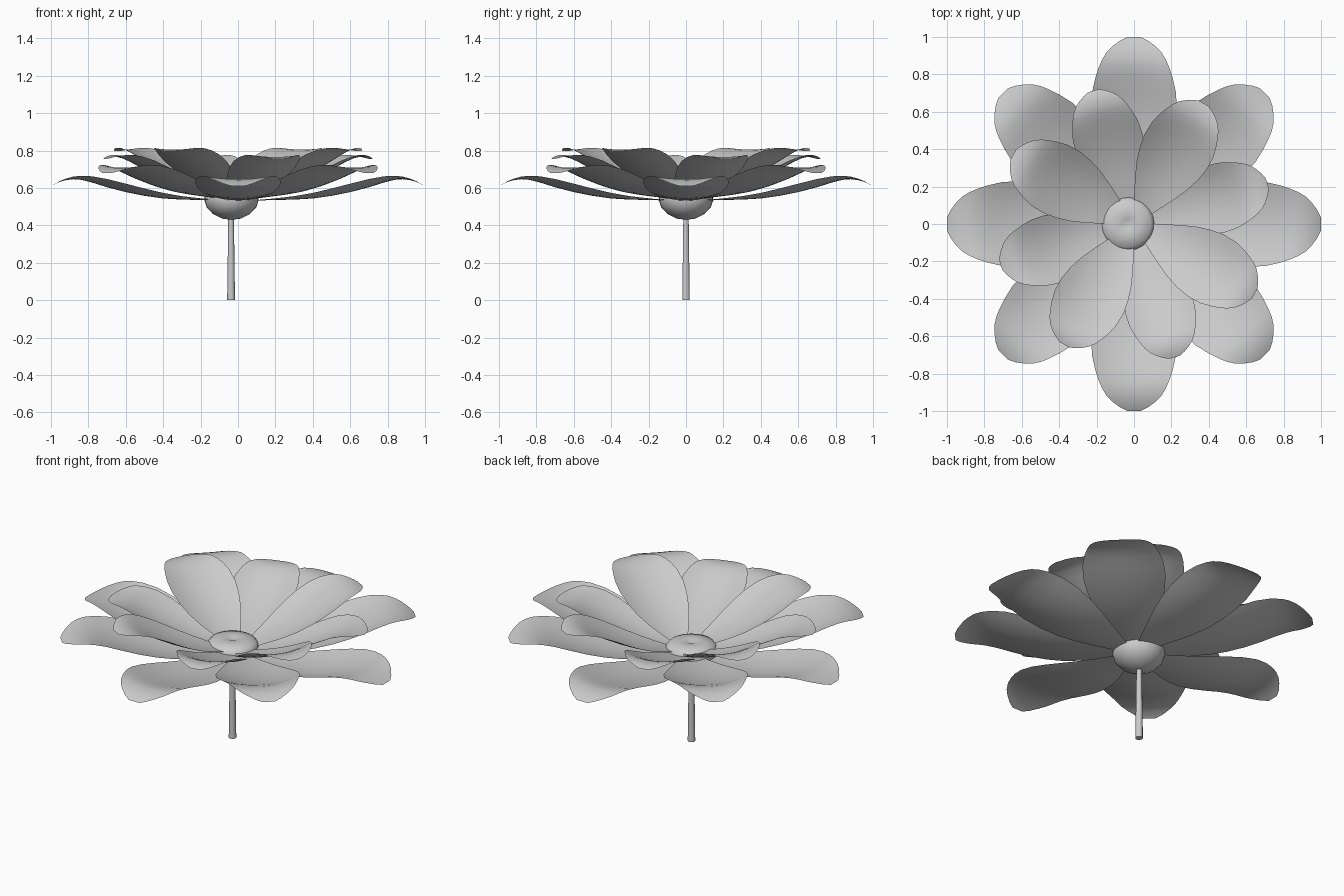
import bpy, bmesh
from math import radians, sin, cos, pi

if "Cube" in bpy.data.objects:
    bpy.data.objects.remove(bpy.data.objects["Cube"])

# petal shape along its length: (distance, half width, centre height)
PETAL = [(0.0, .025, .0), (.1, .055, .003), (.2, .10, .006), (.3, .145, .008), (.4, .185, .014),
         (.5, .213, .028), (.6, .228, .048), (.7, .225, .074), (.78, .207, .099), (.84, .187, .114),
         (.88, .170, .117), (.92, .145, .112), (.95, .115, .104), (.98, .075, .091), (1.0, .035, .08)]
COLS = 10


def make_object(name, verts, faces, angle=60):
    mesh = bpy.data.meshes.new(name)
    mesh.from_pydata(verts, [], faces)
    bm = bmesh.new()
    bm.from_mesh(mesh)
    bmesh.ops.recalc_face_normals(bm, faces=bm.faces)
    # open petals must face upwards
    if name.startswith("petal") and sum(f.normal.z for f in bm.faces) < 0:
        bmesh.ops.reverse_faces(bm, faces=bm.faces)
    bm.to_mesh(mesh)
    bm.free()
    obj = bpy.data.objects.new(name, mesh)
    bpy.context.collection.objects.link(obj)
    bpy.context.view_layer.objects.active = obj
    obj.select_set(True)
    bpy.ops.object.shade_smooth_by_angle(angle=radians(angle))
    obj.select_set(False)
    return obj


def petal(name, angle, length, width, slope, base):
    verts, faces = [], []
    a = radians(angle)
    for r, w, h in PETAL:
        for i in range(COLS + 1):
            u = 2 * i / COLS - 1
            side = u * w * width
            x = r * length
            cup = .045 * (u * w / .228) ** 2 * min(1, (1.05 - r) / .3)
            z = base + length * h + slope * x + cup
            verts.append((x * cos(a) - side * sin(a), x * sin(a) + side * cos(a), z))
    n = COLS + 1
    for j in range(len(PETAL) - 1):
        for i in range(COLS):
            k = j * n + i
            faces.append((k, k + 1, k + n + 1, k + n))
    return make_object(name, verts, faces)


def lathe(name, profile, sides, cx, angle):
    # profile starts and ends on the axis
    verts, faces = [(cx, 0, profile[0][1])], []
    rings = profile[1:-1]
    for r, z in rings:
        for i in range(sides):
            t = 2 * pi * i / sides
            verts.append((cx + r * cos(t), r * sin(t), z))
    verts.append((cx, 0, profile[-1][1]))
    last = len(verts) - 1
    for i in range(sides):
        i2 = (i + 1) % sides
        faces.append((0, 1 + i2, 1 + i))
        for j in range(len(rings) - 1):
            b = 1 + j * sides
            faces.append((b + i, b + i2, b + sides + i2, b + sides + i))
        b = 1 + (len(rings) - 1) * sides
        faces.append((b + i, b + i2, last))
    return make_object(name, verts, faces, angle)


# four layers of four petals, each layer steeper: start angle, length, width, slope, base height
LAYERS = [(0, 1.0, 1.0, 0.0, .53), (45, .99, 1.0, .07, .532),
          (17, .745, .81, .215, .535), (60, .745, .84, .265, .54)]
for n, (start, length, width, slope, base) in enumerate(LAYERS):
    for k in range(4):
        petal(f"petal_layer{n + 1}_{k + 1}", start + 90 * k, length, width, slope, base)

# flower centre: rounded bowl with a small dimple on top
lathe("flower_centre", [(0, .43), (.05, .436), (.1, .462), (.133, .497), (.145, .535), (.142, .57),
                        (.125, .592), (.07, .605), (.025, .602), (0, .59)], 32, -.035, 60)

# tapered stem
lathe("stem", [(0, 0), (.021, 0), (.015, .44), (0, .44)], 10, -.037, 40)
